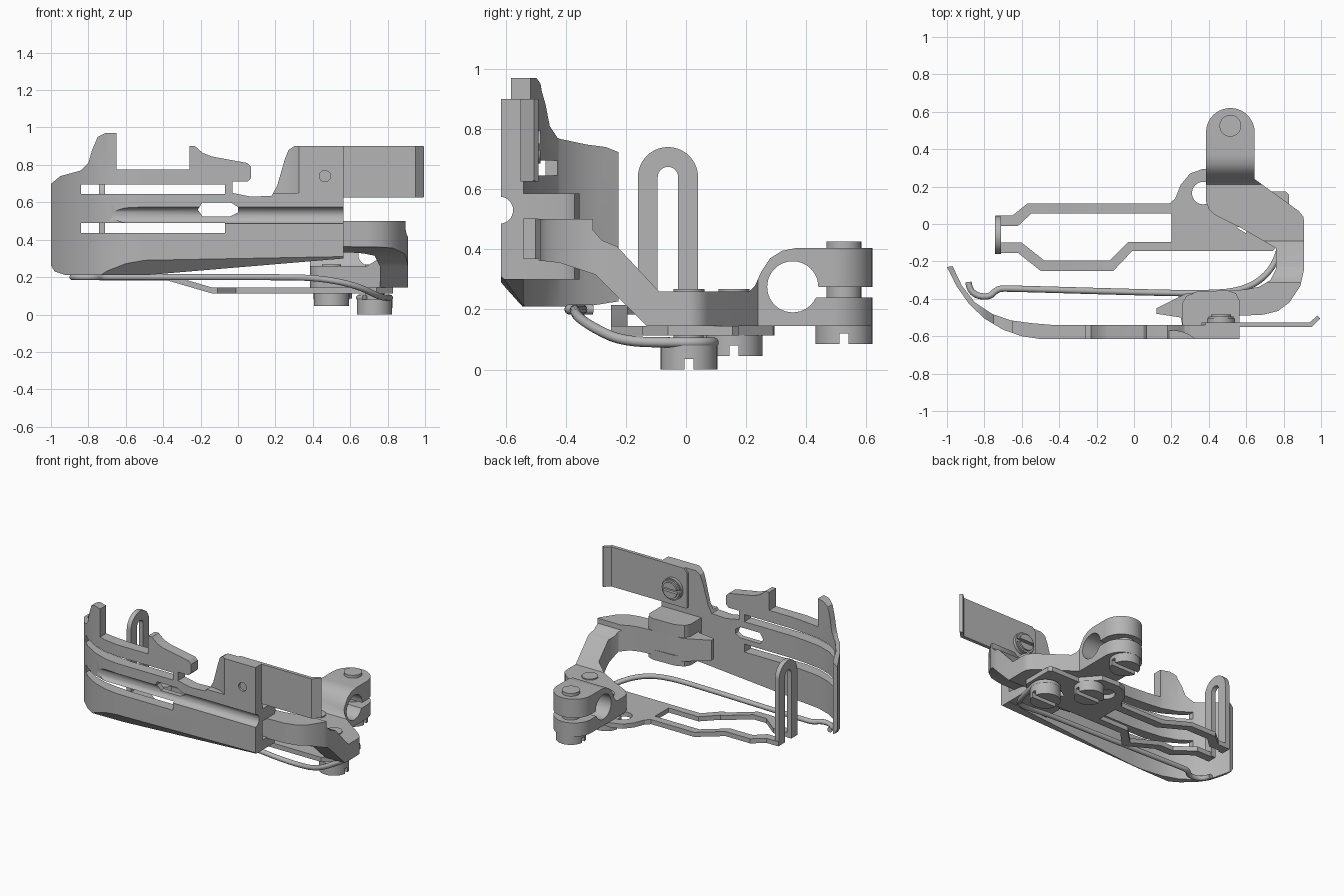
import bpy, bmesh, math
from mathutils import Vector

old = bpy.data.objects.get("Cube")
if old:
    bpy.data.objects.remove(old, do_unlink=True)

metal = bpy.data.materials.new("grey metal")
metal.use_nodes = True
GREY = (0.46, 0.46, 0.46, 1)
metal.diffuse_color = GREY
metal.node_tree.nodes["Principled BSDF"].inputs["Base Color"].default_value = GREY


def prism(name, pts, axis, a, b):
    """Extrude a 2D outline along an axis from a to b."""
    place = {"x": lambda p, t: (t, p[0], p[1]),
             "y": lambda p, t: (p[0], t, p[1]),
             "z": lambda p, t: (p[0], p[1], t)}[axis]
    bm = bmesh.new()
    low = [bm.verts.new(place(p, a)) for p in pts]
    high = [bm.verts.new(place(p, b)) for p in pts]
    bm.faces.new(low)
    bm.faces.new(high)
    for i in range(len(pts)):
        j = (i + 1) % len(pts)
        bm.faces.new((low[i], low[j], high[j], high[i]))
    bmesh.ops.recalc_face_normals(bm, faces=bm.faces)
    mesh = bpy.data.meshes.new(name)
    bm.to_mesh(mesh)
    bm.free()
    mesh.materials.append(metal)
    ob = bpy.data.objects.new(name, mesh)
    bpy.context.collection.objects.link(ob)
    return ob


def arc(cx, cy, r, start=0, end=360, n=32):
    full = end - start == 360
    count = n if full else n + 1
    angles = [math.radians(start + (end - start) * i / n) for i in range(count)]
    return [(cx + r * math.cos(t), cy + r * math.sin(t)) for t in angles]


def rect(x0, y0, x1, y1):
    return [(x0, y0), (x1, y0), (x1, y1), (x0, y1)]


def activate(ob):
    bpy.ops.object.select_all(action="DESELECT")
    ob.select_set(True)
    bpy.context.view_layer.objects.active = ob


def combine(ob, tool, operation="DIFFERENCE"):
    mod = ob.modifiers.new("cut", "BOOLEAN")
    mod.operation, mod.solver, mod.object = operation, "EXACT", tool
    activate(ob)
    bpy.ops.object.modifier_apply(modifier=mod.name)
    bpy.data.objects.remove(tool, do_unlink=True)


def smooth(ob, angle=32):
    activate(ob)
    bpy.ops.object.shade_smooth_by_angle(angle=math.radians(angle))
    mod = ob.modifiers.new("normals", "WEIGHTED_NORMAL")
    mod.keep_sharp = True


# Curved front plate: plan shape crossed with the front silhouette
plan = [(0.565, -0.615), (-0.5, -0.615), (-0.6, -0.6), (-0.7, -0.565), (-0.8, -0.505),
        (-0.88, -0.43), (-0.95, -0.33), (-1, -0.23), (-0.97, -0.225), (-0.92, -0.33),
        (-0.85, -0.42), (-0.76, -0.48), (-0.66, -0.515), (-0.55, -0.53), (-0.43, -0.54),
        (0.565, -0.54)]
outline = [(-1.01, 0.28), (-0.98, 0.23), (-0.92, 0.21), (-0.5, 0.21), (0.57, 0.3),
           (0.57, 0.9), (0.3, 0.9), (0.27, 0.88), (0.25, 0.83), (0.21, 0.69), (0.18, 0.635),
           (0.07, 0.63), (-0.03, 0.65), (-0.03, 0.71), (0.05, 0.71), (0.07, 0.73),
           (0.07, 0.79), (0.05, 0.81), (-0.14, 0.845), (-0.19, 0.865), (-0.23, 0.9),
           (-0.26, 0.9), (-0.26, 0.775), (-0.65, 0.775), (-0.65, 0.97), (-0.71, 0.97),
           (-0.75, 0.95), (-0.78, 0.88), (-0.8, 0.81), (-0.84, 0.77), (-0.95, 0.74),
           (-1.01, 0.69)]
plate = prism("front_plate", plan, "z", 0.1, 1.1)
combine(plate, prism("silhouette", outline, "y", -0.8, 0), "INTERSECT")
for low, high in ((0.645, 0.695), (0.435, 0.49)):
    combine(plate, prism("slot", rect(-0.84, low, -0.07, high), "y", -0.8, 0))
combine(plate, prism("groove", arc(-0.62, 0.53, 0.045), "x", -0.7, 0.7))
window = [(-0.215, 0.56), (-0.19, 0.525), (-0.04, 0.525), (0, 0.545),
          (0, 0.575), (-0.04, 0.6), (-0.19, 0.6)]
combine(plate, prism("window", window, "y", -0.8, 0))
combine(plate, prism("scoop", arc(0.2, -0.77, 0.2, n=64), "z", 0.65, 1))
combine(plate, prism("screw_hole", arc(0.465, 0.74, 0.03), "y", -0.7, -0.6))

# Sloped underside of the plate
bm = bmesh.new()
bm.from_mesh(plate.data)
corner = Vector((-0.5, -0.615, 0.29))
normal = Vector((1.065, 0, 0.02)).cross(Vector((0, 0.075, -0.08)))
cut = bmesh.ops.bisect_plane(bm, geom=bm.verts[:] + bm.edges[:] + bm.faces[:], plane_co=corner,
                             plane_no=normal, clear_inner=normal.z > 0, clear_outer=normal.z < 0)
bmesh.ops.holes_fill(bm, edges=[e for e in bm.edges if e.is_boundary], sides=0)
bmesh.ops.recalc_face_normals(bm, faces=bm.faces)
bm.to_mesh(plate.data)
bm.free()
smooth(plate)

# Finger tab with bent tip, fixed behind the plate
tab = prism("finger_tab", [(0.36, -0.55), (0.95, -0.55), (0.995, -0.505), (0.98, -0.49),
                           (0.94, -0.526), (0.36, -0.526)], "z", 0.625, 0.9)
combine(tab, prism("tab_shape", [(0.36, 0.63), (0.38, 0.62), (0.98, 0.62), (1.01, 0.64),
                                 (1.01, 0.885), (0.98, 0.91), (0.39, 0.91), (0.36, 0.87)],
                   "y", -0.7, -0.4), "INTERSECT")
smooth(tab)

# Mounting pads on the back of the plate
pad_plan = [(0.26, -0.55), (0.26, -0.42), (0.28, -0.385), (0.34, -0.36), (0.5, -0.355),
            (0.545, -0.37), (0.565, -0.41), (0.565, -0.55)]
smooth(prism("upper_pad", pad_plan, "z", 0.5, 0.585))
smooth(prism("lower_pad", pad_plan, "z", 0.3, 0.37))

# Arm with clamp: plan shape crossed with the side profile
arm_plan = [(0.12, -0.48), (0.12, -0.45), (0.28, -0.37), (0.6, -0.35), (0.67, -0.335),
            (0.73, -0.3), (0.76, -0.24), (0.76, -0.13), (0.57, -0.02), (0.43, 0.05),
            (0.4, 0.08), (0.385, 0.12)]
arm_plan += arc(0.515, 0.49, 0.13, 180, 0, 20)
arm_plan += [(0.645, 0.24), (0.88, 0.07), (0.905, 0.04), (0.91, 0.01), (0.91, -0.24),
             (0.89, -0.33), (0.83, -0.42), (0.77, -0.465), (0.69, -0.485), (0.36, -0.5),
             (0.34, -0.55), (0.26, -0.55), (0.25, -0.5)]
profile = [(-0.56, 0.5), (-0.31, 0.5), (-0.31, 0.465), (-0.28, 0.43), (-0.23, 0.41),
           (-0.09, 0.26), (0.21, 0.26), (0.23, 0.28), (0.25, 0.325), (0.28, 0.37),
           (0.32, 0.395), (0.37, 0.405), (0.63, 0.405), (0.63, 0.275), (0.4, 0.275),
           (0.4, 0.24), (0.63, 0.24), (0.63, 0.145), (-0.13, 0.145), (-0.3, 0.315),
           (-0.42, 0.355), (-0.56, 0.37)]
arm = prism("clamp_arm", arm_plan, "z", 0, 0.8)
combine(arm, prism("arm_profile", profile, "x", 0, 1), "INTERSECT")
combine(arm, prism("clamp_bore", arc(0.355, 0.275, 0.085, n=40), "x", 0.2, 1))
smooth(arm)

# Fork base plate, stepped up toward the left
fork_plan = [(-0.74, 0.045), (-0.65, 0.045), (-0.57, 0.11), (0.19, 0.11), (0.22, 0.135),
             (0.25, 0.21), (0.3, 0.27), (0.37, 0.295), (0.5, 0.29), (0.6, 0.175),
             (0.81, 0.175), (0.83, 0.155), (0.83, -0.06), (0.74, -0.145), (-0.01, -0.145),
             (-0.11, -0.25), (-0.5, -0.25), (-0.62, -0.155), (-0.74, -0.155)]
fork_gap = [(-0.8, -0.01), (-0.62, -0.01), (-0.55, 0.055), (0.2, 0.055), (0.2, -0.095),
            (-0.03, -0.095), (-0.13, -0.195), (-0.48, -0.195), (-0.6, -0.1), (-0.8, -0.1)]
fork = prism("fork_plate", fork_plan, "z", 0.113, 0.145)
combine(fork, prism("gap", fork_gap, "z", 0, 0.3))
combine(fork, prism("round_hole", arc(0.37, 0.165, 0.06), "z", 0, 0.3))
combine(fork, prism("slit", [(0.55, -0.02), (0.6, -0.05), (0.61, 0.02)], "z", 0, 0.3))
bm = bmesh.new()
bm.from_mesh(fork.data)
for x in (-0.14, -0.38):
    bmesh.ops.bisect_plane(bm, geom=bm.verts[:] + bm.edges[:] + bm.faces[:],
                           plane_co=(x, 0, 0), plane_no=(1, 0, 0))
for v in bm.verts:
    v.co.z += 0.07 * min(1, max(0, (-0.14 - v.co.x) / 0.24))
bm.to_mesh(fork.data)
bm.free()
smooth(fork, 20)

# Upright slotted loop at the left end of the fork
loop_pts = [(-0.16, 0.185)] + arc(-0.06, 0.64, 0.1, 180, 0, 20) + [(0.04, 0.185)]
loop_gap = [(-0.094, 0.1)] + arc(-0.06, 0.64, 0.034, 180, 0, 16) + [(-0.026, 0.1)]
loop = prism("upright_loop", loop_pts, "x", -0.742, -0.71)
combine(loop, prism("loop_gap", loop_gap, "x", -1, 0))
smooth(loop)

# Slotted screws: x, y, head bottom, head top, shank top, tip radius
for name, x, y, low, high, tip, r in (("pivot_screw", 0.73, 0.01, 0, 0.08, 0.268, 0.052),
                                      ("base_screw", 0.5, 0.16, 0.045, 0.115, 0.268, 0.052),
                                      ("clamp_screw", 0.515, 0.525, 0.085, 0.15, 0.425, 0.058)):
    head = prism(name + "_head", arc(x, y, 0.095), "z", low, high)
    combine(head, prism("driver_slot", rect(x - 0.2, y - 0.015, x + 0.2, y + 0.015),
                        "z", low - 0.1, low + 0.035))
    smooth(head)
    smooth(prism(name + "_shank", arc(x, y, r), "z", high - 0.01, tip))

# Domed screw holding the finger tab
rings = [(0.075, -0.53, -0.505), (0.068, -0.505, -0.495), (0.055, -0.495, -0.484)]
dome = prism("tab_screw", arc(0.465, 0.74, rings[0][0]), "y", *rings[0][1:])
for r, a, b in rings[1:]:
    combine(dome, prism("dome_step", arc(0.465, 0.74, r), "y", a - 0.005, b), "UNION")
combine(dome, prism("driver_slot", rect(0.36, 0.73, 0.57, 0.75), "y", -0.505, -0.4))
smooth(dome)

# Bent guard wire wrapped around the pivot screw
path = [(-0.885, -0.31, 0.2), (-0.88, -0.35, 0.2), (-0.84, -0.385, 0.2), (-0.77, -0.39, 0.2),
        (-0.73, -0.345, 0.2), (-0.66, -0.345, 0.2), (0.2, -0.37, 0.2), (0.4, -0.37, 0.197),
        (0.55, -0.36, 0.175), (0.67, -0.31, 0.14), (0.76, -0.21, 0.092)]
path += [(x, y, 0.09) for x, y in arc(0.73, 0.01, 0.083, -20, 230, 14)]
curve = bpy.data.curves.new("guard_wire", "CURVE")
curve.dimensions = "3D"
curve.bevel_depth, curve.bevel_resolution, curve.use_fill_caps = 0.017, 3, True
spline = curve.splines.new("NURBS")
spline.points.add(len(path) - 1)
for point, co in zip(spline.points, path):
    point.co = (*co, 1)
spline.order_u, spline.use_endpoint_u, spline.resolution_u = 3, True, 5
curve.materials.append(metal)
wire = bpy.data.objects.new("guard_wire", curve)
bpy.context.collection.objects.link(wire)
activate(wire)
bpy.ops.object.convert(target="MESH")
smooth(bpy.context.view_layer.objects.active, 50)
